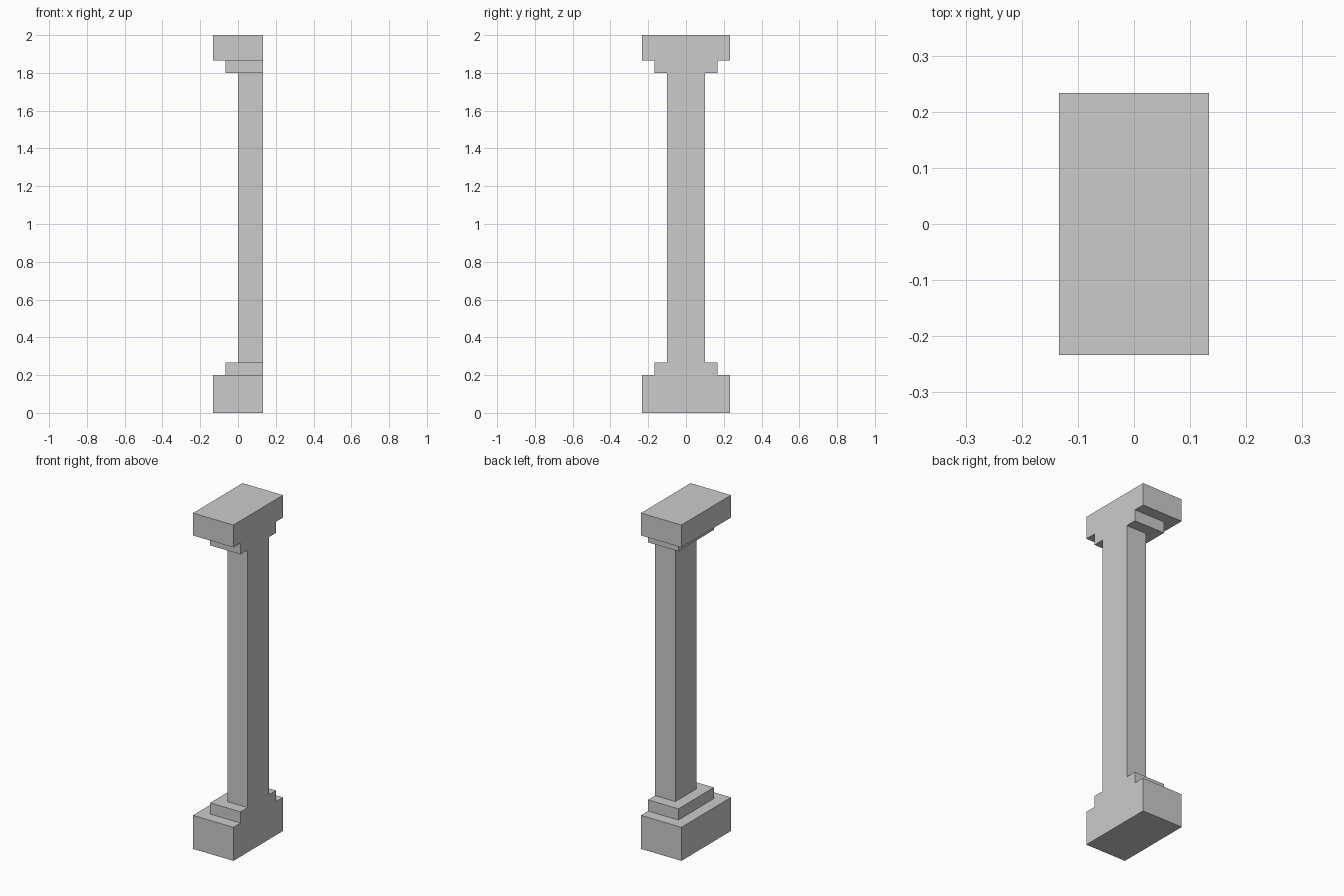
import bpy, bmesh

if "Cube" in bpy.data.objects:
    bpy.data.objects.remove(bpy.data.objects["Cube"])

U = 1 / 15            # module of the stepped pilaster
X_WALL = 2 * U        # flat side set against the wall

# Tiers from plinth to capital: (left x, half depth in y, bottom z, top z)
tiers = [
    (-2 * U, 3.5 * U, 0, 3 * U),          # plinth
    (-U, 2.5 * U, 3 * U, 4 * U),          # lower step
    (0, 1.5 * U, 4 * U, 27 * U),          # shaft
    (-U, 2.5 * U, 27 * U, 28 * U),        # upper step
    (-2 * U, 3.5 * U, 28 * U, 30 * U),    # capital
]

bm = bmesh.new()

# Two outline rings per tier
rings = []
for x, y, z0, z1 in tiers:
    for z in (z0, z1):
        corners = [(X_WALL, -y), (x, -y), (x, y), (X_WALL, y)]
        rings.append([bm.verts.new((cx, cy, z)) for cx, cy in corners])

# Stepped front, left and back sides with their ledges
for low, high in zip(rings, rings[1:]):
    for i in range(3):
        bm.faces.new((low[i], high[i], high[i + 1], low[i + 1]))

# Bottom, top and the single flat wall side
bm.faces.new(rings[0])
bm.faces.new(rings[-1])
bm.faces.new([r[0] for r in rings] + [r[3] for r in reversed(rings)])
bmesh.ops.recalc_face_normals(bm, faces=bm.faces)

mesh = bpy.data.meshes.new("pilaster")
bm.to_mesh(mesh)
bm.free()
bpy.context.collection.objects.link(bpy.data.objects.new("pilaster", mesh))
